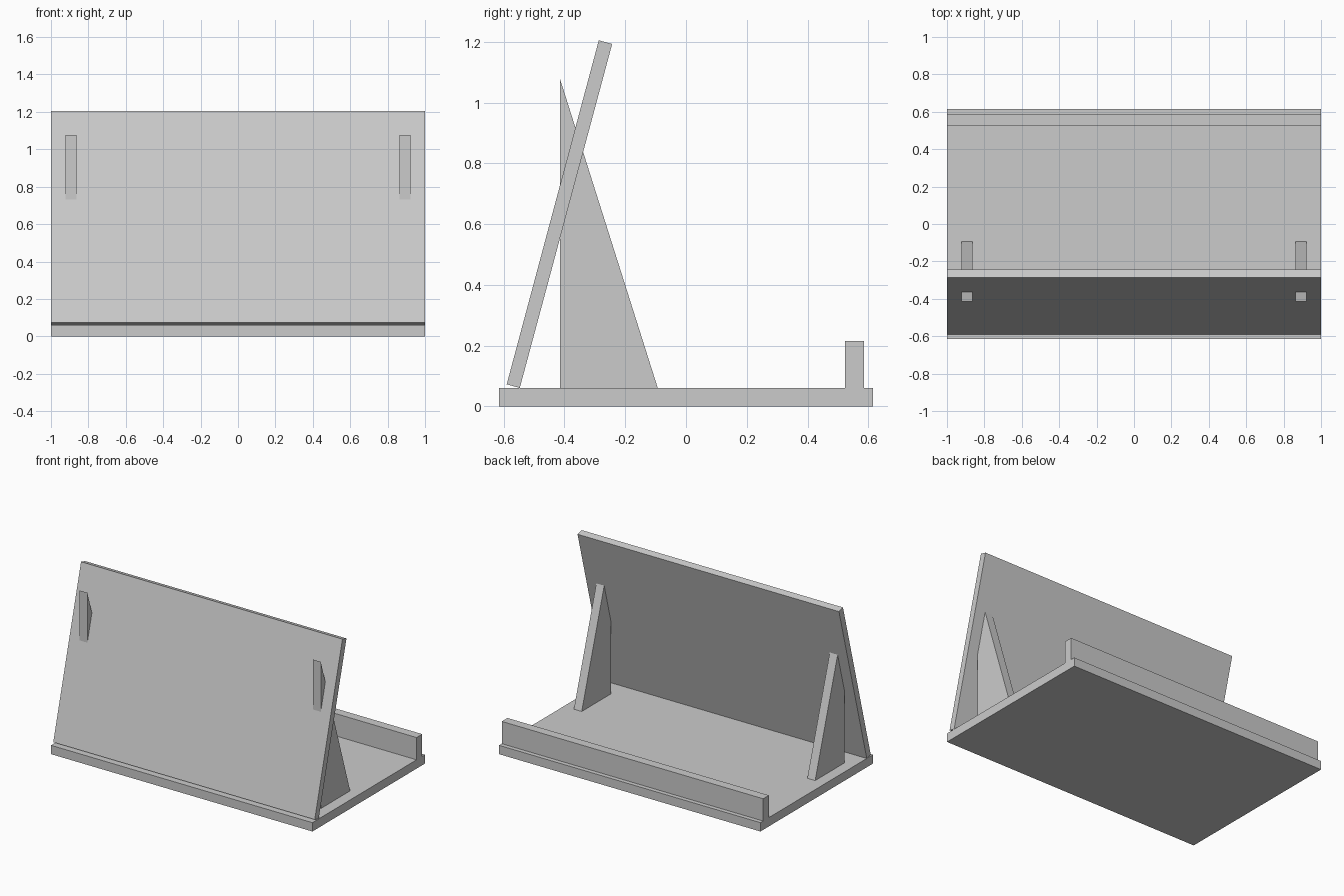
import bpy
import bmesh

cube = bpy.data.objects.get("Cube")
if cube:
    bpy.data.objects.remove(cube, do_unlink=True)

# Single plain grey
grey = bpy.data.materials.new("plain grey")
grey.use_nodes = True
colour = (0.6, 0.6, 0.6, 1.0)
grey.diffuse_color = colour
grey.node_tree.nodes["Principled BSDF"].inputs["Base Color"].default_value = colour


def extrude_profile(name, profile, x0, x1):
    """Extrude a (y, z) side profile along x."""
    bm = bmesh.new()
    face = bm.faces.new([bm.verts.new((x0, y, z)) for y, z in profile])
    ext = bmesh.ops.extrude_face_region(bm, geom=[face])
    moved = [v for v in ext["geom"] if isinstance(v, bmesh.types.BMVert)]
    bmesh.ops.translate(bm, verts=moved, vec=(x1 - x0, 0, 0))
    bmesh.ops.recalc_face_normals(bm, faces=bm.faces)
    mesh = bpy.data.meshes.new(name)
    bm.to_mesh(mesh)
    bm.free()
    mesh.materials.append(grey)
    obj = bpy.data.objects.new(name, mesh)
    bpy.context.scene.collection.objects.link(obj)
    return obj


def rectangle(y0, y1, z0, z1):
    return [(y0, z0), (y1, z0), (y1, z1), (y0, z1)]


# Base board and rear lip
extrude_profile("base_board", rectangle(-0.615, 0.615, 0, 0.061), -1, 1)
extrude_profile("rear_lip", rectangle(0.523, 0.585, 0.061, 0.215), -1, 1)

# Leaning panel, tilted toward the back
panel = [(-0.590, 0.073), (-0.547, 0.061), (-0.243, 1.193), (-0.287, 1.205)]
extrude_profile("leaning_panel", panel, -1, 1)

# Triangular braces passing through the panel
brace = [(-0.414, 0.061), (-0.093, 0.061), (-0.414, 1.076)]
for name, x in (("right_brace", -0.893), ("left_brace", 0.893)):
    extrude_profile(name, brace, x - 0.03, x + 0.03)
